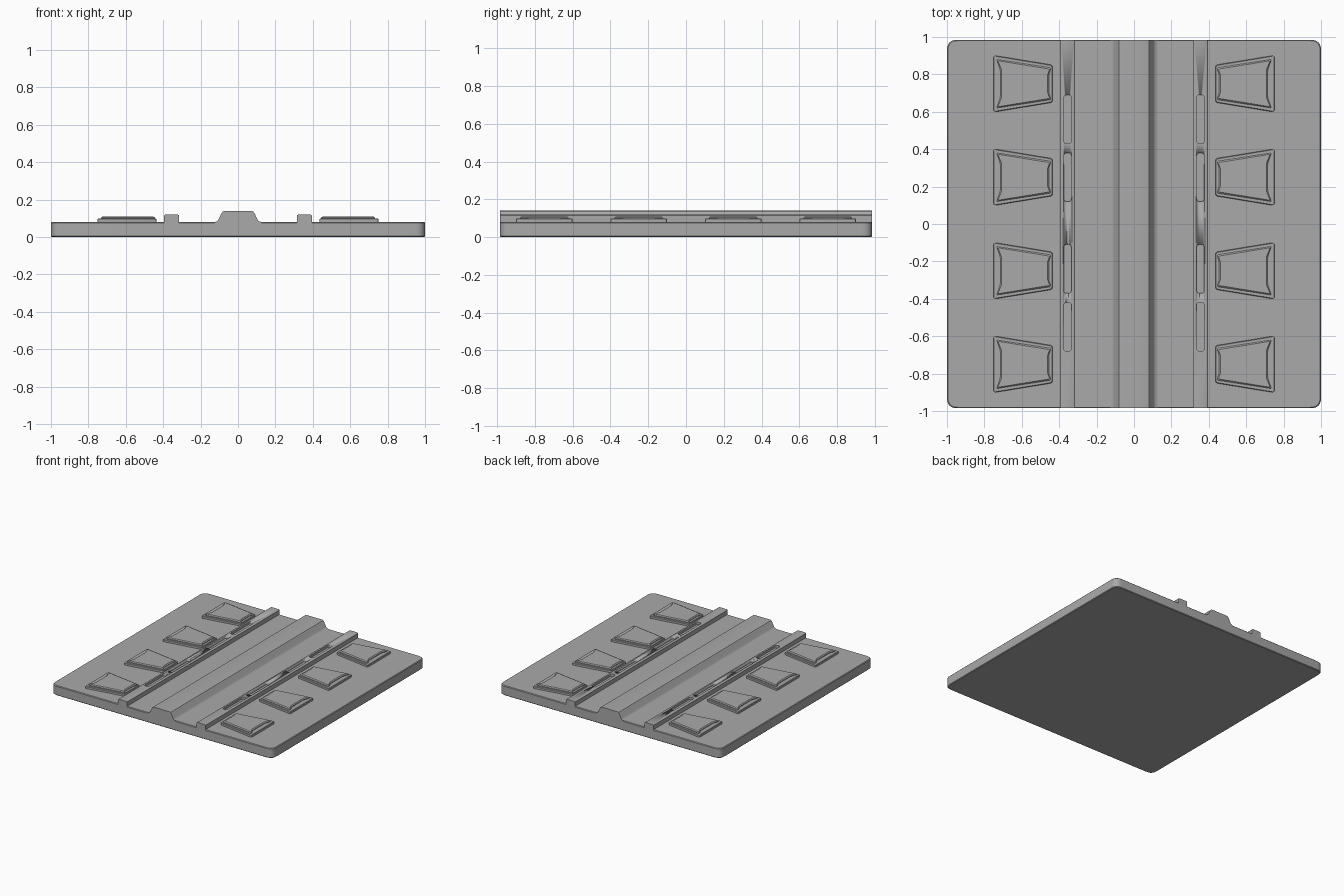
import bpy, bmesh, math
from mathutils import Vector

cube = bpy.data.objects.get("Cube")
if cube:
    bpy.data.objects.remove(cube, do_unlink=True)

grey = bpy.data.materials.new("plain_grey")
grey.use_nodes = True
colour = (0.4, 0.4, 0.4, 1)
grey.diffuse_color = colour
grey.node_tree.nodes["Principled BSDF"].inputs["Base Color"].default_value = colour


def loft(name, rings):
    """Closed solid through rings of equal point count."""
    bm = bmesh.new()
    loops = [[bm.verts.new(p) for p in ring] for ring in rings]
    n = len(loops[0])
    for a, b in zip(loops, loops[1:]):
        for i in range(n):
            j = (i + 1) % n
            bm.faces.new((a[i], a[j], b[j], b[i]))
    bm.faces.new(loops[0])
    bm.faces.new(loops[-1])
    bmesh.ops.recalc_face_normals(bm, faces=bm.faces)
    mesh = bpy.data.meshes.new(name)
    bm.to_mesh(mesh)
    bm.free()
    mesh.materials.append(grey)
    obj = bpy.data.objects.new(name, mesh)
    bpy.context.collection.objects.link(obj)
    bpy.ops.object.select_all(action="DESELECT")
    obj.select_set(True)
    bpy.context.view_layer.objects.active = obj
    bpy.ops.object.shade_smooth_by_angle(angle=math.radians(30))
    return obj


def rounded(points, r, steps=4):
    """Outline with each corner replaced by a short curve."""
    pts = [Vector(p) for p in points]
    out = []
    for i, p in enumerate(pts):
        a = p + (pts[i - 1] - p).normalized() * r
        b = p + (pts[(i + 1) % len(pts)] - p).normalized() * r
        for k in range(steps + 1):
            t = k / steps
            out.append(a * (1 - t) ** 2 + p * 2 * t * (1 - t) + b * t * t)
    return out


def rect(w, d, cx=0, cy=0):
    return [(cx - w, cy - d), (cx + w, cy - d), (cx + w, cy + d), (cx - w, cy + d)]


def flat(outline, z, sx=1, dy=0):
    return [(sx * p[0], p[1] + dy, z) for p in outline]


def along_y(name, profile):
    return loft(name, [[(x, y, z) for x, z in profile] for y in (-DEPTH, DEPTH)])


DEPTH = 0.985
TOP = 0.08

# Base slab with rounded corners and softened rim
slab = rounded(rect(1, DEPTH), 0.055, 6)
slab_in = rounded(rect(0.995, DEPTH - 0.005), 0.053, 6)
loft("base_slab", [flat(slab_in, 0), flat(slab, 0.005),
                   flat(slab, TOP - 0.005), flat(slab_in, TOP)])

# Central ridge
half = [(0.125, TOP - 0.01), (0.125, TOP), (0.113, 0.084), (0.105, 0.092),
        (0.088, 0.128), (0.08, 0.137), (0.068, 0.14)]
along_y("central_ridge", half + [(-x, z) for x, z in reversed(half)])

# Side rails with recessed slots
rail = [(0.315, TOP - 0.01), (0.315, 0.114), (0.318, 0.118), (0.322, 0.12),
        (0.388, 0.12), (0.392, 0.118), (0.395, 0.114), (0.395, TOP - 0.01)]
for side, s in (("left", 1), ("right", -1)):
    obj = along_y(side + "_rail", [(s * x, z) for x, z in rail])
    for i, y in enumerate((0.56, 0.25, -0.24, -0.55)):
        slot = rounded(rect(0.02, 0.13, 0.355, y), 0.016)
        cutter = loft(f"{side}_slot_cutter_{i + 1}",
                      [flat(slot, 0.1, s), flat(slot, 0.15, s)])
        cutter.hide_render = True
        cutter.hide_set(True)
        cutter.display_type = "WIRE"
        cut = obj.modifiers.new("slot", "BOOLEAN")
        cut.operation = "DIFFERENCE"
        cut.solver = "EXACT"
        cut.object = cutter

# Tapered pads: wide plinth with a waisted raised plate
plinth = rounded([(0.435, -0.1), (0.752, -0.152), (0.752, 0.152), (0.435, 0.1)], 0.015)
plinth_in = rounded([(0.438, -0.097), (0.749, -0.148), (0.749, 0.148), (0.438, 0.097)], 0.015)


def waisted(grow):
    g = grow
    lower = [(0.45 - g, -0.078 - g), (0.728 + g, -0.123 - g),
             (0.708 + g, -0.075), (0.708 + g, 0.075)]
    upper = [(0.728 + g, 0.123 + g), (0.45 - g, 0.078 + g),
             (0.462 - g, 0.05), (0.462 - g, -0.05)]
    return rounded(lower + upper, 0.008, 3)


for side, s in (("left", 1), ("right", -1)):
    for i, y in enumerate((0.75, 0.25, -0.25, -0.75)):
        loft(f"{side}_pad_plinth_{i + 1}",
             [flat(plinth, TOP - 0.01, s, y), flat(plinth, 0.095, s, y),
              flat(plinth_in, 0.098, s, y)])
        loft(f"{side}_pad_plate_{i + 1}",
             [flat(waisted(0.007), 0.09, s, y), flat(waisted(0.007), 0.103, s, y),
              flat(waisted(0), 0.11, s, y)])
